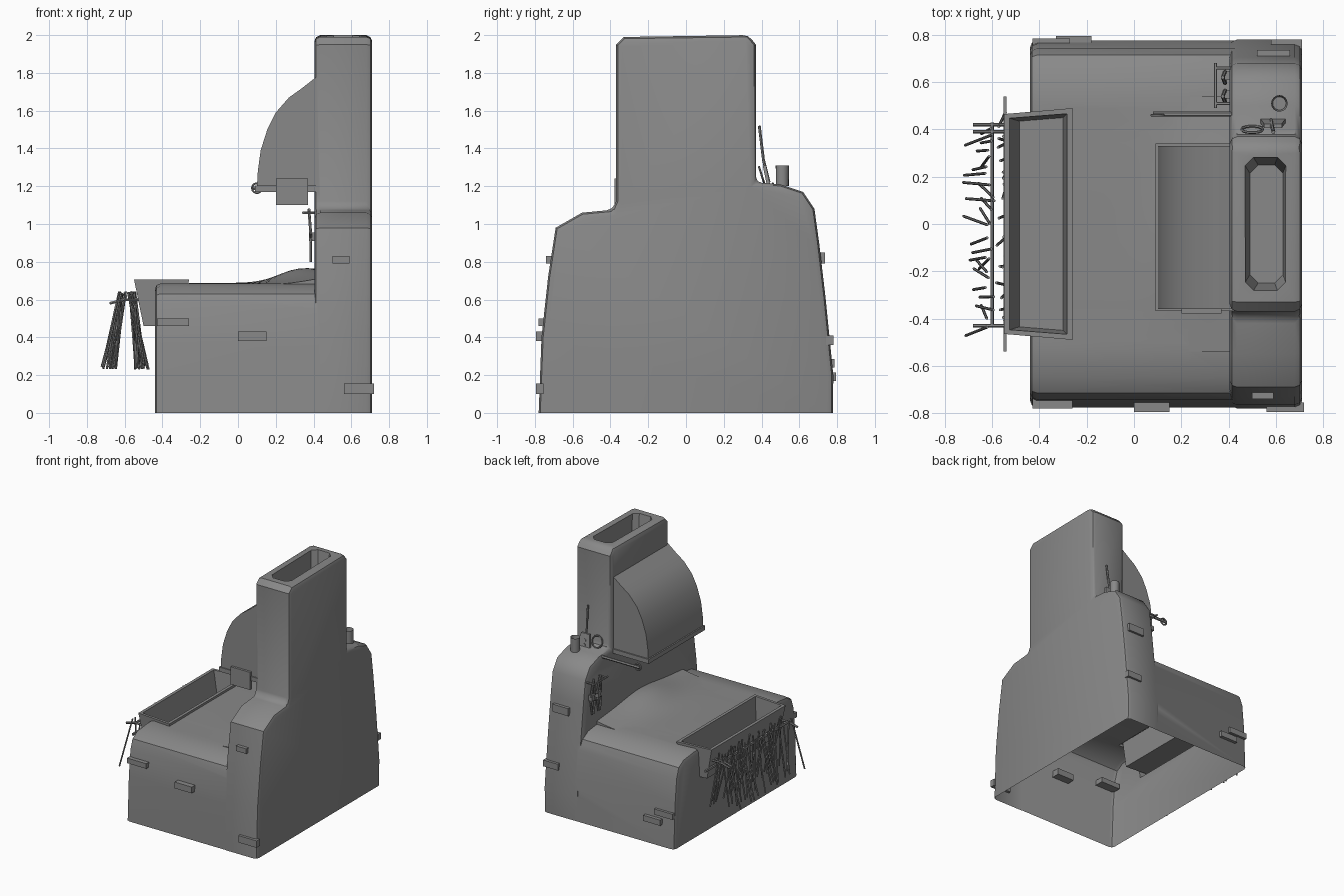
import bpy, bmesh, math, random
from mathutils import Vector

if "Cube" in bpy.data.objects:
    bpy.data.objects.remove(bpy.data.objects["Cube"])

random.seed(4)


def finish(name, bm):
    bmesh.ops.recalc_face_normals(bm, faces=bm.faces)
    me = bpy.data.meshes.new(name)
    bm.to_mesh(me)
    bm.free()
    ob = bpy.data.objects.new(name, me)
    bpy.context.collection.objects.link(ob)
    return ob


def prism(name, pts, axis, a, b, bevel=0.0):
    """Extrude a 2D outline: axis 'x' takes (y, z) points, axis 'y' takes (x, z)."""
    bm = bmesh.new()
    put = (lambda p, t: (t, p[0], p[1])) if axis == 'x' else (lambda p, t: (p[0], t, p[1]))
    lo = [bm.verts.new(put(p, a)) for p in pts]
    hi = [bm.verts.new(put(p, b)) for p in pts]
    bm.faces.new(lo)
    bm.faces.new(hi[::-1])
    n = len(pts)
    for i in range(n):
        j = (i + 1) % n
        bm.faces.new((lo[i], hi[i], hi[j], lo[j]))
    bmesh.ops.recalc_face_normals(bm, faces=bm.faces)
    if bevel:
        rim = [e for e in bm.edges if (len(e.link_faces) == 2 and e.calc_face_angle() > 0.9
               and max(v.co.z for v in e.verts) > 0.01)]
        bmesh.ops.bevel(bm, geom=rim, offset=bevel, segments=2, profile=0.5, affect='EDGES')
    return finish(name, bm)


def frustum(name, bottom, top, chamfer=0.0):
    """Tapered box; each end is (x0, x1, half width at x0, half width at x1, z, y centre)."""
    bm = bmesh.new()
    rings = []
    for x0, x1, h0, h1, z, c in (bottom, top):
        rings.append([bm.verts.new(p) for p in
                      ((x0, c - h0, z), (x1, c - h1, z), (x1, c + h1, z), (x0, c + h0, z))])
    bm.faces.new(rings[0])
    bm.faces.new(rings[1])
    for i in range(4):
        j = (i + 1) % 4
        bm.faces.new((rings[0][i], rings[0][j], rings[1][j], rings[1][i]))
    if chamfer:
        posts = [e for e in bm.edges if abs(e.verts[0].co.z - e.verts[1].co.z) > .01]
        bmesh.ops.bevel(bm, geom=posts, offset=chamfer, segments=1, affect='EDGES')
    return finish(name, bm)


def box(name, x0, x1, y0, y1, z0, z1):
    h, c = (y1 - y0) / 2, (y0 + y1) / 2
    return frustum(name, (x0, x1, h, h, z0, c), (x0, x1, h, h, z1, c))


def rods(name, paths, r, cyclic=False):
    cu = bpy.data.curves.new(name, 'CURVE')
    cu.dimensions = '3D'
    cu.bevel_depth, cu.bevel_resolution, cu.use_fill_caps = r, 1, True
    for path in paths:
        s = cu.splines.new('POLY')
        s.points.add(len(path) - 1)
        for p, co in zip(s.points, path):
            p.co = (*co, 1)
        s.use_cyclic_u = cyclic
    tmp = bpy.data.objects.new(name, cu)
    bpy.context.collection.objects.link(tmp)
    bpy.context.view_layer.update()
    me = bpy.data.meshes.new_from_object(tmp.evaluated_get(bpy.context.evaluated_depsgraph_get()))
    bpy.data.objects.remove(tmp)
    ob = bpy.data.objects.new(name, me)
    bpy.context.collection.objects.link(ob)
    return ob


def combine(ob, other, op):
    mod = ob.modifiers.new(op, 'BOOLEAN')
    mod.operation, mod.object, mod.solver = op, other, 'EXACT'
    bpy.context.view_layer.objects.active = ob
    bpy.ops.object.modifier_apply(modifier=mod.name)
    bpy.data.objects.remove(other)


# back wall with uneven shoulders and chimney
body = prism('forge_body', [
    (-.78, 0), (-.765, .4), (-.73, .72), (-.69, .98), (-.55, 1.06), (-.39, 1.075), (-.37, 1.12),
    (-.37, 1.95), (-.33, 1.99), (.33, 2), (.37, 1.95), (.37, 1.22), (.5, 1.21), (.62, 1.17),
    (.68, 1.08), (.705, .9), (.74, .6), (.78, .2), (.778, 0)], 'x', .405, .71, .03)

# base block with rounded shoulders
side = [(.777, 0), (.762, .35), (.742, .55), (.715, .63), (.65, .67), (.52, .685)]
base = prism('base', side + [(-y, z) for y, z in side[::-1]], 'x', -.44, .6, .03)

# curved hood and its lip
hood = prism('hood', [(.5, 1.19), (.1, 1.19), (.105, 1.28), (.12, 1.39), (.155, 1.5), (.20, 1.59),
                      (.27, 1.67), (.34, 1.72), (.41, 1.775), (.5, 1.78)], 'y', -.36, .33)
lip = box('hood_lip', .09, .5, -.368, .34, 1.17, 1.205)

# coal bed heaped towards the wall
bm = bmesh.new()
bmesh.ops.create_grid(bm, x_segments=16, y_segments=22, size=1)
for v in bm.verts:
    x, y = .1 + v.co.x * .36, v.co.y * .54
    z = .688 + .06 * math.exp(-((x - .32) / .16) ** 2 - (y / .28) ** 2)
    z += .04 * (max(0, x - .1) / .35) ** 2 - .012 * abs(y / .54) ** 4
    v.co = (x, y, z)
for v in bmesh.ops.extrude_face_region(bm, geom=bm.faces[:])['geom']:
    if isinstance(v, bmesh.types.BMVert):
        v.co.z = .5
bed = finish('coal_bed', bm)

# water trough
trough = frustum('trough', (-.50, -.28, .45, .47, .46, 0), (-.55, -.26, .465, .49, .705, 0))
trough_in = frustum('trough_in', (-.485, -.30, .435, .45, .50, 0), (-.535, -.28, .45, .47, .75, 0))
flue = frustum('flue', (.49, .63, .25, .25, 1.8, 0), (.465, .645, .29, .29, 2.05, 0), .035)
hollow = prism('hollow', [(.39, 1.1), (.14, 1.1), (.145, 1.36), (.25, 1.58), (.39, 1.70)], 'y', -.31, .28)

combine(hood, lip, 'UNION')
combine(hood, hollow, 'DIFFERENCE')
for part in (base, hood, bed, trough):
    combine(body, part, 'UNION')
for cut in (trough_in, flue):
    combine(body, cut, 'DIFFERENCE')

# open underside
bm = bmesh.new()
bm.from_mesh(body.data)
under = [f for f in bm.faces if f.normal.z < -.7 and f.calc_center_median().z < .03]
bmesh.ops.delete(bm, geom=under, context='FACES')
bm.to_mesh(body.data)
bm.free()

# protruding bricks: (x0, x1, z0, z1, outer y)
for i, (x0, x1, z0, z1, y) in enumerate([
        (0, .15, .38, .43, -.795), (-.43, -.26, .46, .50, -.78), (.50, .59, .79, .83, -.74),
        (.56, .72, .10, .155, -.795), (.52, .66, .79, .85, .735), (.58, .71, .36, .41, .78),
        (-.43, -.27, .24, .285, .785), (-.33, -.18, .17, .215, .795)]):
    inner = y - math.copysign(.04 if x1 > .7 else .1, y)
    box(f'brick_{i}', x0, x1, min(y, inner), max(y, inner), z0, z1)

# plate under the hood
box('hood_plate', .20, .37, -.378, -.355, 1.10, 1.24)

# bellows handle with end ring
rods('handle', [[(.43, .465, 1.19), (.08, .465, 1.19)]], .011)


def ring(c, r, u, v, n=14):
    return [Vector(c) + Vector(u) * r * math.cos(t) + Vector(v) * r * math.sin(t)
            for t in (2 * math.pi * i / n for i in range(n))]


rods('handle_ring', [ring((.1, .46, 1.19), .026, (1, 0, 0), (0, 0, 1))], .006, True)

# tool rail on the wall with hanging tongs
rods('wall_rail', [[(.345, .49, 1.06), (.345, .68, 1.06)]] +
     [[(.345, y, 1.06), (.43, y, 1.06)] for y in (.51, .66)], .007)
rods('hanging_tongs', [[(.375, y, 1.08), (.385, y + d, .95), (.385, y - d, .9), (.385, y - d * .3, .8)]
                       for y in (.54, .62) for d in (-.025, .025)], .008)
for y in (.53, .61):
    box('tong_jaw', .375, .41, y, y + .035, .91, .955)

# cup, leaning shovel and loop on the shoulder
bm = bmesh.new()
bmesh.ops.create_cone(bm, cap_ends=True, segments=16, radius1=.034, radius2=.035, depth=.11)
tops = [f for f in bm.faces if f.normal.z > .9]
bmesh.ops.inset_region(bm, faces=tops, thickness=.007)
bmesh.ops.translate(bm, verts=tops[0].verts[:], vec=(0, 0, -.08))
bmesh.ops.translate(bm, verts=bm.verts, vec=(.615, .51, 1.255))
finish('cup', bm)
rods('shovel_handle', [[(.58, .44, 1.22), (.585, .41, 1.34), (.59, .388, 1.52)]], .008)
frustum('shovel_blade', (.535, .64, .009, .009, 1.215, .435), (.55, .625, .009, .009, 1.31, .415))
rods('loop', [ring((.5, .4, 1.26), .045, (1, 0, 0), (0, -.3, .95))], .006, True)

# rails on the trough front
rods('front_rail', [[(-.60, -.43, .60), (-.60, .43, .60)]] +
     [[(-.68, y, .58), (-.60, y, .60), (-.52, y, .60)] for y in (-.43, .39, .42)], .008)
box('trough_strap', -.553, -.54, -.54, .54, .555, .572)

# tools slung over the rail, one leg each side
legs = []
for i in range(24):
    y = -.42 + .84 * i / 23
    for x_top, lo, hi in ((-.61, -.725, -.64), (-.565, -.545, -.47)):
        dx = random.uniform(-.02, .02)
        legs.append([(x_top + dx, y + random.uniform(-.02, .02), random.uniform(.62, .645)),
                     (random.uniform(lo, hi), y + random.uniform(-.06, .06), random.uniform(.23, .26))])
rods('hanging_tools', legs, .006)

# dark grey finish, smooth shading with sharp edges kept
dark = bpy.data.materials.new('dark_grey')
dark.diffuse_color = (.25, .25, .25, 1)
dark.use_nodes = True
dark.node_tree.nodes["Principled BSDF"].inputs["Base Color"].default_value = dark.diffuse_color
for ob in bpy.context.collection.objects:
    ob.data.materials.clear()
    ob.data.materials.append(dark)
    ob.select_set(True)
bpy.context.view_layer.objects.active = body
bpy.ops.object.shade_smooth_by_angle(angle=math.radians(35))
